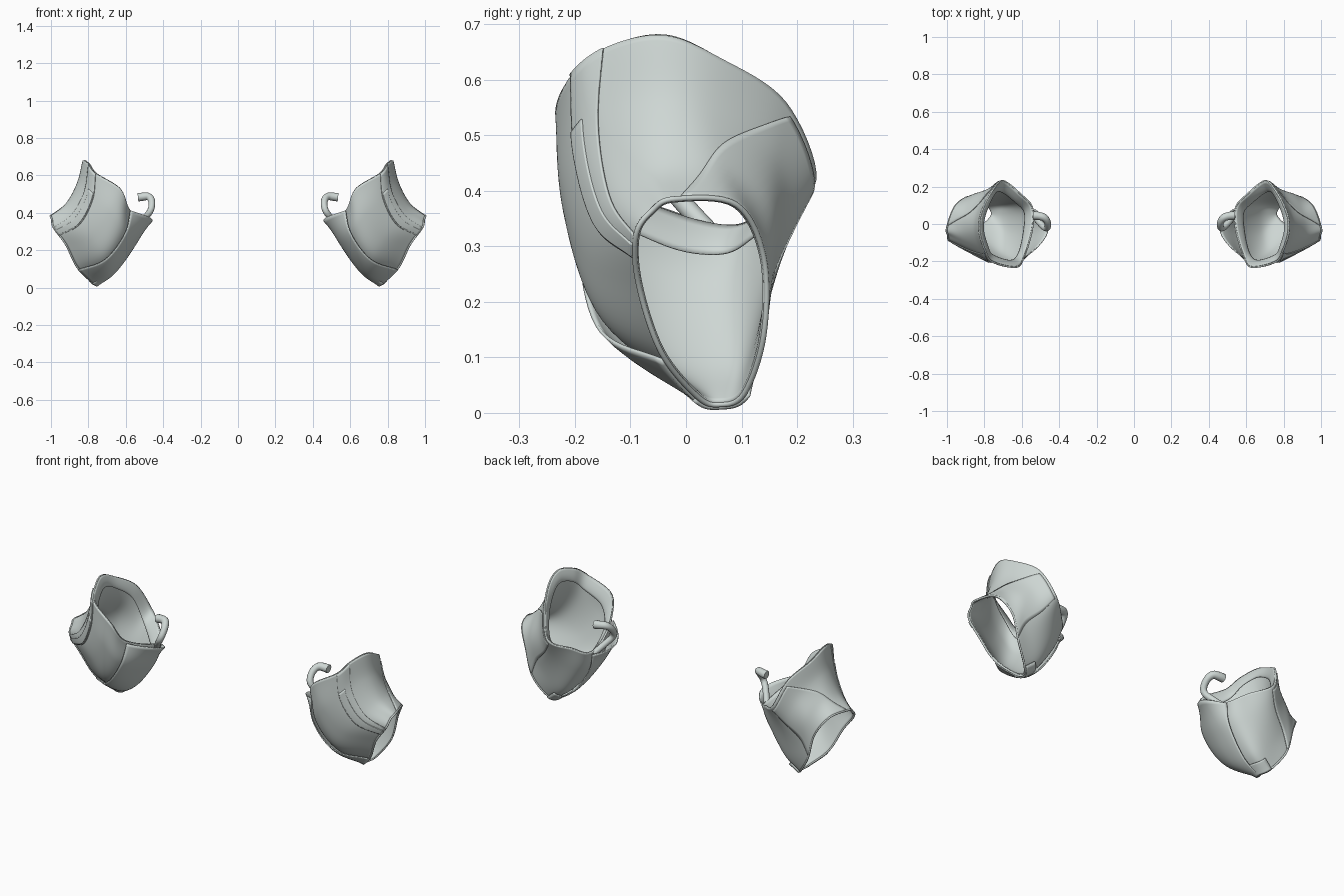
import bpy, math
from mathutils import Vector

cube = bpy.data.objects.get("Cube")
if cube:
    bpy.data.objects.remove(cube, do_unlink=True)

mat = bpy.data.materials.new("pale grey green")
mat.use_nodes = True
colour = (0.62, 0.68, 0.66, 1)
mat.diffuse_color = colour
mat.node_tree.nodes["Principled BSDF"].inputs["Base Color"].default_value = colour

# Guide loops, each running outer side, front, inner side, back
COLLAR = [(.83, -.04, .68), (.80, -.14, .66), (.76, -.205, .61), (.63, -.235, .53),
          (.585, -.18, .43), (.54, -.03, .36), (.54, .09, .335), (.60, .16, .37),
          (.70, .235, .42), (.76, .18, .56), (.82, .06, .64)]
UPPER = [(.86, -.04, .56), (.83, -.13, .54), (.79, -.19, .48), (.69, -.225, .40),
         (.62, -.19, .30), (.575, -.06, .24), (.575, .07, .23), (.64, .14, .25),
         (.75, .19, .33), (.80, .16, .46), (.85, .05, .54)]
LOWER = [(.92, -.03, .45), (.90, -.10, .43), (.87, -.15, .37), (.78, -.175, .27),
         (.72, -.15, .165), (.68, -.05, .10), (.67, .06, .09), (.71, .12, .11),
         (.82, .155, .24), (.86, .15, .37), (.90, .06, .45)]
ARMHOLE = [(1, -.02, .385), (.995, -.06, .365), (.985, -.09, .32), (.92, -.085, .23),
           (.86, -.045, .11), (.78, .02, .03), (.76, .06, .015), (.79, .105, .035),
           (.86, .14, .14), (.90, .14, .28), (.96, .09, .375)]
LOOPS = [[Vector(p) for p in loop] for loop in (COLLAR, UPPER, LOWER, ARMHOLE)]
N = len(COLLAR)


def spline(a, b, c, d, t):
    return b + (c - a) * (t / 2) + (a * 2 - b * 5 + c * 4 - d) * (t * t / 2) \
        + (b * 3 - a - c * 3 + d) * (t ** 3 / 2)


def around(loop, u):
    i = math.floor(u)
    return spline(*[loop[(i + k) % N] for k in (-1, 0, 1, 2)], u - i)


def surface(u, v):
    """Point on the sleeve: u in stations around, v from collar 0 to armhole 1."""
    p = [around(loop, u) for loop in LOOPS]
    p = [p[0] * 2 - p[1]] + p + [p[3] * 2 - p[2]]
    i = min(int(v * 3), 2)
    return spline(*p[i:i + 4], v * 3 - i)


def normal(u, v):
    e = .02
    lo, hi = max(v - e, 0), min(v + e, 1)
    du = surface(u + e, v) - surface(u - e, v)
    return du.cross(surface(u, hi) - surface(u, lo)).normalized()


def finish(obj):
    obj.data.materials.append(mat)
    bpy.context.collection.objects.link(obj)
    m = obj.modifiers.new("other_side", 'MIRROR')
    m.use_mirror_merge = False


def sheet(name, fn, nu, nv, closed=False, thick=.006):
    """Grid of fn(s, t) for s, t in 0..1, thickened inward."""
    cols = nu if closed else nu + 1
    verts = [fn(i / nu, j / nv) for j in range(nv + 1) for i in range(cols)]
    faces = []
    for j in range(nv):
        for i in range(nu):
            a, b = j * cols + i, j * cols + (i + 1) % cols
            faces.append((a, b, b + cols, a + cols))
    mesh = bpy.data.meshes.new(name)
    mesh.from_pydata(verts, [], faces)
    obj = bpy.data.objects.new(name, mesh)
    if thick:
        s = obj.modifiers.new("thickness", 'SOLIDIFY')
        s.thickness, s.offset = thick, -1
    finish(obj)
    bpy.ops.object.select_all(action='DESELECT')
    obj.select_set(True)
    bpy.context.view_layer.objects.active = obj
    bpy.ops.object.shade_smooth_by_angle(angle=math.radians(35))


def panel(name, left, right, v0, v1, lift):
    """Raised panel whose side edges left(t), right(t) follow the sleeve."""
    def fn(s, t):
        u, v = left(t) + (right(t) - left(t)) * s, v0 + (v1 - v0) * t
        return surface(u, v) + normal(u, v) * lift
    sheet(name, fn, 16, 24, thick=lift)


def tube(name, points, radius, widths=None, cyclic=False):
    data = bpy.data.curves.new(name, 'CURVE')
    data.dimensions = '3D'
    data.bevel_depth, data.bevel_resolution = radius, 4
    data.use_fill_caps = True
    sp = data.splines.new('POLY' if cyclic else 'NURBS')
    sp.points.add(len(points) - 1)
    for i, p in enumerate(points):
        sp.points[i].co = (*p, 1)
        sp.points[i].radius = widths[i] if widths else 1
    sp.use_cyclic_u = cyclic
    if not cyclic:
        sp.use_endpoint_u, sp.order_u, sp.resolution_u = True, 3, 8
    sp.use_smooth = True
    finish(bpy.data.objects.new(name, data))


# Main sleeve shell
sheet("sleeve_shell", lambda s, t: surface(s * N, t), 88, 36, True, .008)

# Collar facing turned inside the upper opening
centre = sum(LOOPS[0], Vector()) / N


def facing(s, t):
    p = surface(s * N, .17 * t)
    inward = (centre - p) * Vector((1, 1, 0))
    return p + inward.normalized() * (.004 + .03 * math.sin(t * math.pi / 2)) - normal(s * N, .1) * .003


sheet("collar_facing", facing, 88, 6, True, .004)

# Overlapping outer panels
panel("front_panel", lambda t: 1.1 + .9 * t, lambda t: 2.0 + .5 * t, 0, 1, .005)
panel("front_strip", lambda t: 1.75 + .45 * t, lambda t: 2.1 + .35 * t, .25, 1, .009)
panel("back_panel", lambda t: 7.9 + .2 * t, lambda t: 8.9 + 2 * t, .05, 1, .004)


# Inner overlay with a flared tab at the collar
def overlay(s, t):
    u, v = 4.1 + 1.8 * s, .02 + .98 * t
    flare = math.sin(math.pi * s) * max(0, 1 - t * 2.2) ** 2
    p = surface(u, v) + normal(u, v) * (.01 + .008 * math.sin(math.pi * t))
    return p + Vector((-.075 * flare, 0, .012 * flare))


sheet("inner_overlay", overlay, 20, 24, thick=.006)

# Bottom tip plate
sheet("bottom_tip", lambda s, t: surface(5 + 2 * s, .8 + .2 * t) + normal(5 + 2 * s, .8 + .2 * t) * .012,
      12, 8, thick=.006)

# Armhole piping
tube("armhole_piping", [around(LOOPS[3], i / 8) for i in range(N * 8)], .005, cyclic=True)

# Hook rising beside the collar
tube("hook", [(.535, .045, .483), (.515, .045, .485), (.475, .035, .49), (.458, 0, .46),
              (.465, -.03, .41), (.50, 0, .37), (.54, .05, .32)],
     .02, [1.15, 1.1, 1, .9, .85, .85, .8])
